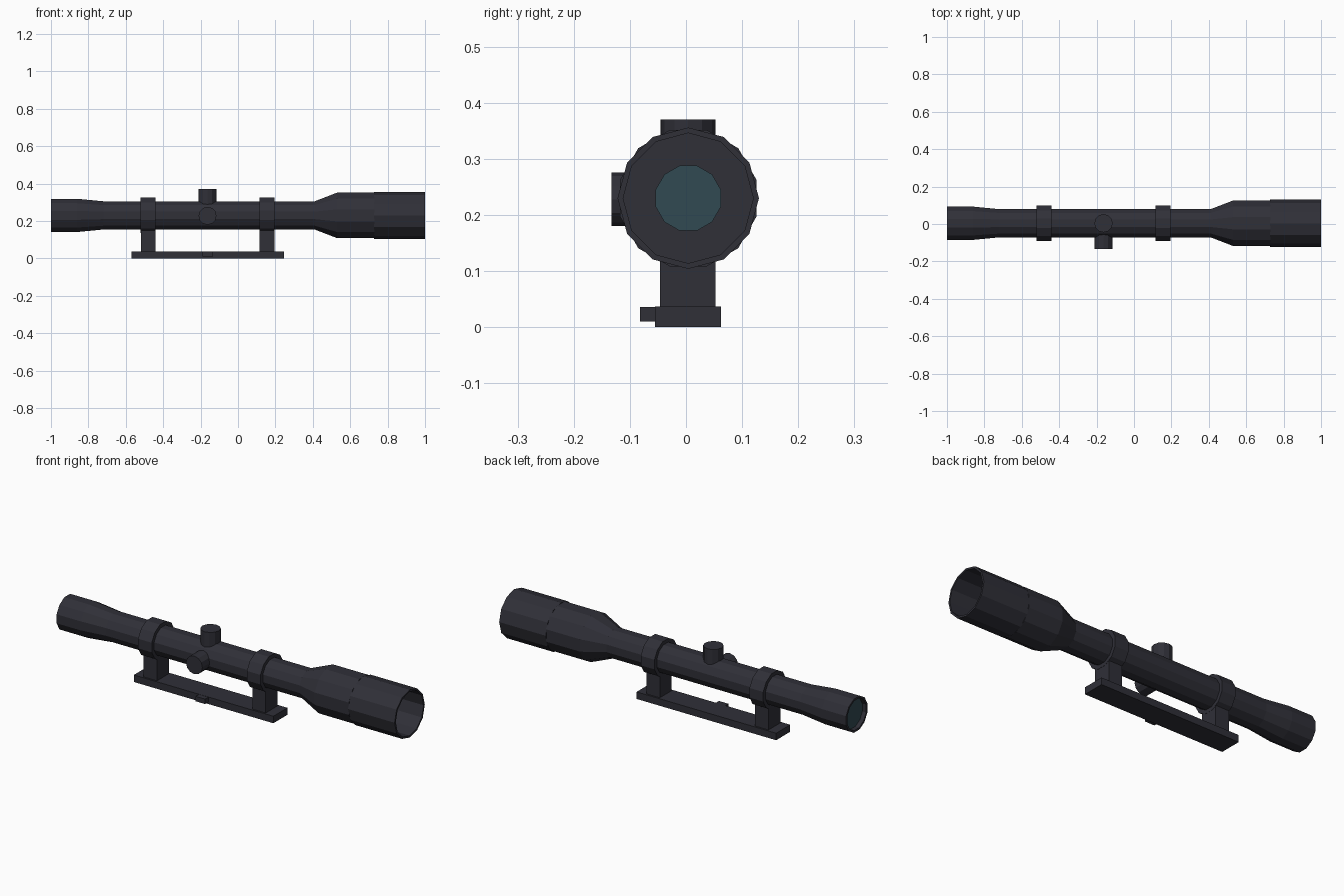
import bpy, bmesh, math
from mathutils import Matrix, Vector

if "Cube" in bpy.data.objects:
    bpy.data.objects.remove(bpy.data.objects["Cube"], do_unlink=True)

SIDES = 12
CY, CZ = 0.004, 0.23            # optical axis
HALF = math.pi / SIDES          # half-facet turn puts a flat on top


def material(name, rgb, rough):
    m = bpy.data.materials.new(name)
    m.use_nodes = True
    col = (*rgb, 1)
    m.diffuse_color = col
    bsdf = m.node_tree.nodes["Principled BSDF"]
    bsdf.inputs["Base Color"].default_value = col
    bsdf.inputs["Roughness"].default_value = rough
    return m


METAL = material("dark_metal", (0.029, 0.029, 0.039), 0.6)
GLASS = material("teal_glass", (0.031, 0.068, 0.084), 0.4)


def finish(name, bm, mat):
    bmesh.ops.recalc_face_normals(bm, faces=bm.faces)
    me = bpy.data.meshes.new(name)
    bm.to_mesh(me)
    bm.free()
    me.materials.append(mat)
    ob = bpy.data.objects.new(name, me)
    bpy.context.collection.objects.link(ob)
    return ob


def lathe(name, profile, turn=HALF, mat=METAL, closed=False):
    """Spin (x, radius) points about the optical axis; cap or close the ends."""
    bm = bmesh.new()
    rings = []
    for x, r in profile:
        angles = [turn + i * 2 * HALF for i in range(SIDES)]
        rings.append([bm.verts.new((x, CY + r * math.cos(a), CZ + r * math.sin(a)))
                      for a in angles])
    pairs = list(zip(rings, rings[1:]))
    if closed:
        pairs.append((rings[-1], rings[0]))
    else:
        bm.faces.new(rings[0])
        bm.faces.new(rings[-1])
    for a, b in pairs:
        for i in range(SIDES):
            j = (i + 1) % SIDES
            bm.faces.new((a[i], a[j], b[j], b[i]))
    return finish(name, bm, mat)


def box(name, low, high):
    bm = bmesh.new()
    bmesh.ops.create_cube(bm, size=1)
    low, high = Vector(low), Vector(high)
    for v in bm.verts:
        v.co = (low + high) / 2 + v.co * (high - low)
    return finish(name, bm, METAL)


def knob(name, start, end, radius):
    bm = bmesh.new()
    start, end = Vector(start), Vector(end)
    axis = end - start
    place = Matrix.Translation((start + end) / 2) @ axis.to_track_quat("Z", "Y").to_matrix().to_4x4()
    bmesh.ops.create_cone(bm, cap_ends=True, segments=SIDES, radius1=radius,
                          radius2=radius, depth=axis.length, matrix=place)
    return finish(name, bm, METAL)


# Main body: recessed eyepiece, tube and flared bell
lathe("scope_body", [(-0.975, 0.081), (-1, 0.081), (-1, 0.092), (-0.86, 0.092),
                     (-0.72, 0.078), (0.41, 0.078), (0.53, 0.126), (0.73, 0.126)])

# Hood around the front lens, turned half a facet from the bell
lathe("lens_hood", [(0.728, 0.126), (1, 0.126), (1, 0.116), (0.728, 0.116)],
      turn=0, closed=True)

# Lenses
lathe("front_lens", [(0.725, 0.06), (0.734, 0.06)], mat=GLASS)
lathe("eyepiece_lens", [(-0.979, 0.079), (-0.972, 0.079)], mat=GLASS)

# Mounting rings and posts
for side, x in (("rear", -0.48), ("front", 0.155)):
    lathe(side + "_mount_ring", [(x - 0.04, 0.098), (x + 0.04, 0.098)])
    box(side + "_mount_post", (x - 0.039, -0.046, 0.03), (x + 0.039, 0.053, 0.18))

# Mounting rail and its clamp
box("mount_rail", (-0.57, -0.055, 0), (0.245, 0.062, 0.037))
box("rail_clamp", (-0.19, -0.082, 0.01), (-0.135, -0.05, 0.036))

# Adjustment knobs
KX = -0.163
knob("top_knob", (KX, CY, CZ), (KX, CY, 0.37), 0.049)
knob("side_knob", (KX, CY, CZ - 0.002), (KX, -0.133, CZ - 0.002), 0.048)
